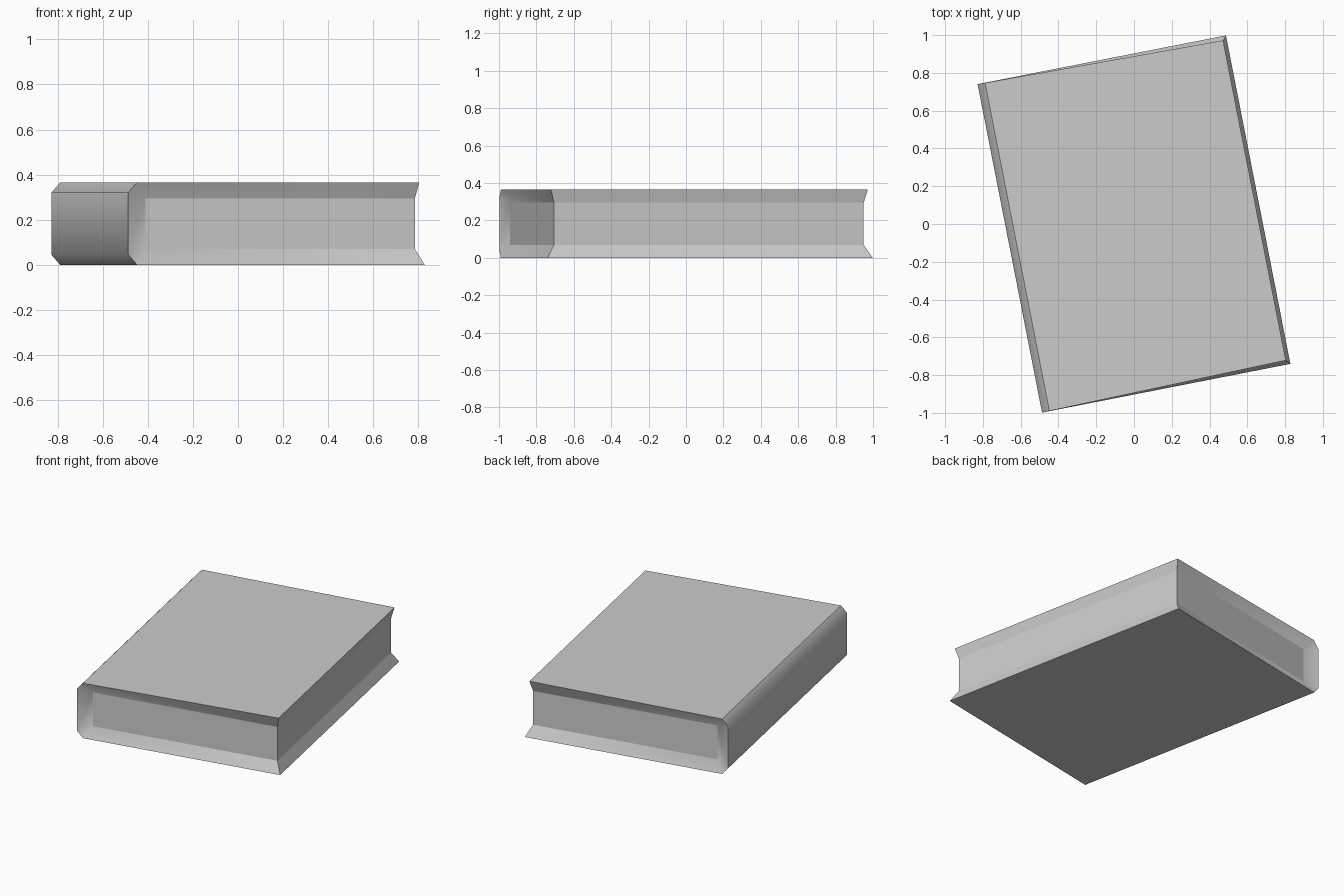
import bpy, bmesh, math

if "Cube" in bpy.data.objects:
    bpy.data.objects.remove(bpy.data.objects["Cube"])

TURN = math.radians(11.1)
grey = bpy.data.materials.new("plain grey")
grey.use_nodes = True
grey.diffuse_color = (0.6, 0.6, 0.6, 1)
grey.node_tree.nodes["Principled BSDF"].inputs["Base Color"].default_value = (0.6, 0.6, 0.6, 1)


def finish(name, bm):
    bmesh.ops.recalc_face_normals(bm, faces=bm.faces)
    mesh = bpy.data.meshes.new(name)
    bm.to_mesh(mesh)
    bm.free()
    mesh.materials.append(grey)
    obj = bpy.data.objects.new(name, mesh)
    obj.rotation_euler.z = TURN
    bpy.context.collection.objects.link(obj)
    return obj


# Page opening: x range, half depth, z range
X0, X1, DEPTH, Z0, Z1 = -0.583, 0.634, 0.8435, 0.07, 0.295

# Page block
bm = bmesh.new()
bmesh.ops.create_cube(bm, size=1)
for v in bm.verts:
    v.co = (X1 if v.co.x > 0 else X0,
            math.copysign(DEPTH, v.co.y),
            Z1 if v.co.z > 0 else Z0)
finish("page_block", bm)

# Cover: C-shaped outer profile (x, half depth, z) and the inner line on the pages
outer = [(0.67, 0.886, 0), (-0.63, 0.886, 0), (-0.67, 0.886, 0.045),
         (-0.67, 0.886, 0.32), (-0.63, 0.885, 0.365), (0.65, 0.863, 0.365)]
inner = [(X1, DEPTH, Z0), (X0, DEPTH, Z0), (X0, DEPTH, Z1), (X1, DEPTH, Z1)]
bm = bmesh.new()


def ring(points, side):
    return [bm.verts.new((x, side * y, z)) for x, y, z in points]


front_out, back_out = ring(outer, -1), ring(outer, 1)
front_in, back_in = ring(inner, -1), ring(inner, 1)

# Boards, chamfers and spine
for i in range(5):
    bm.faces.new((front_out[i], front_out[i + 1], back_out[i + 1], back_out[i]))
# Inside of the boards and spine, against the pages
for i in range(3):
    bm.faces.new((front_in[i], back_in[i], back_in[i + 1], front_in[i + 1]))
# Sloping edges at head and tail
for o, n in ((front_out, front_in), (back_out, back_in)):
    bm.faces.new((o[0], o[1], n[1], n[0]))
    bm.faces.new((o[1], o[2], n[1]))
    bm.faces.new((o[2], o[3], n[2], n[1]))
    bm.faces.new((o[3], o[4], n[2]))
    bm.faces.new((o[4], o[5], n[3], n[2]))
# Sloping fore edges
for o, n in ((0, 0), (5, 3)):
    bm.faces.new((front_out[o], back_out[o], back_in[n], front_in[n]))
cover = finish("cover", bm)

bpy.ops.object.select_all(action='DESELECT')
cover.select_set(True)
bpy.context.view_layer.objects.active = cover
bpy.ops.object.shade_smooth_by_angle(angle=math.radians(45))
